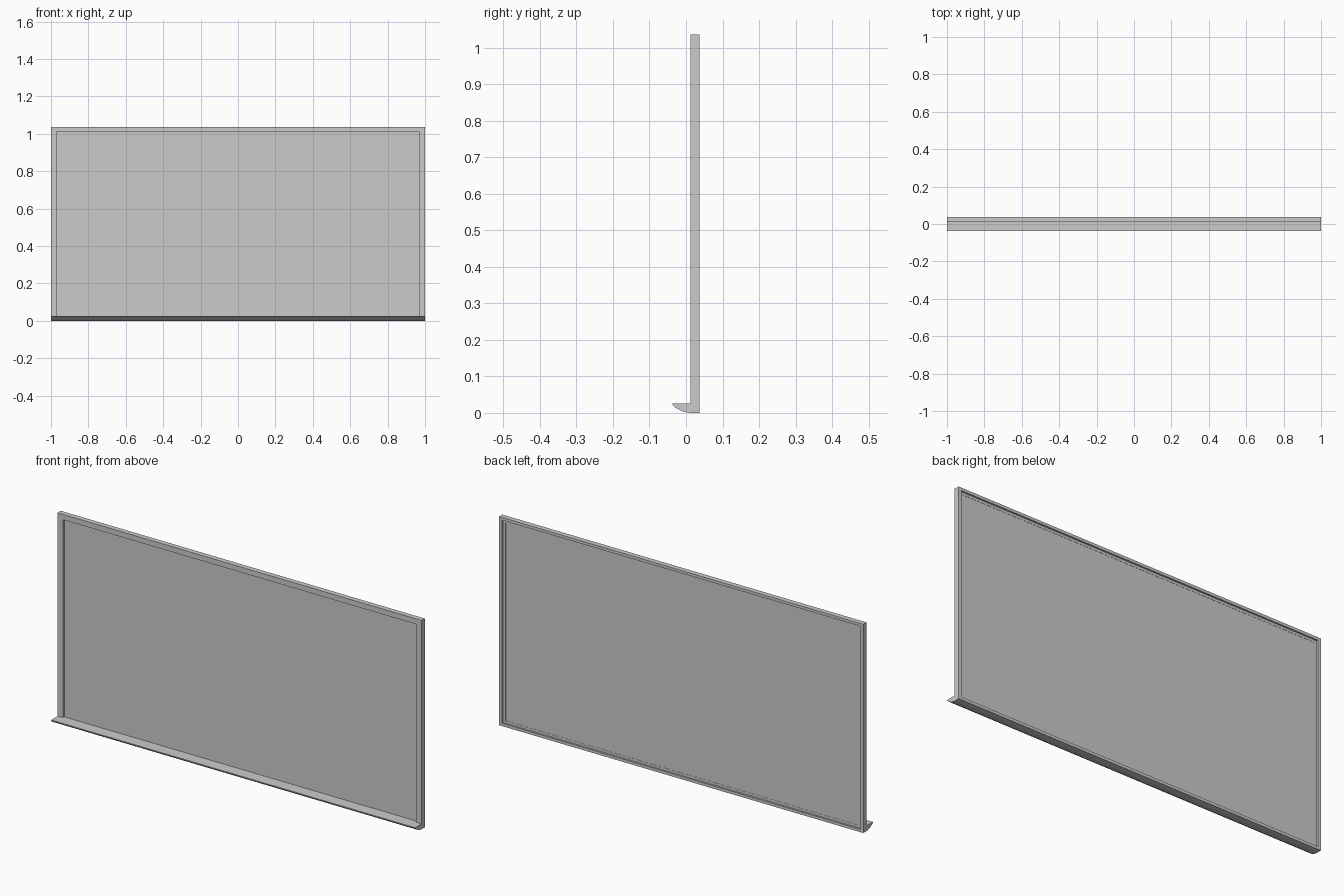
import bpy, bmesh

if "Cube" in bpy.data.objects:
    bpy.data.objects.remove(bpy.data.objects["Cube"])

W, H = 1.0, 1.036              # half width, full height
FRONT, BACK = 0.012, 0.0375    # frame depth range in y


def make_object(name, bm):
    bmesh.ops.recalc_face_normals(bm, faces=bm.faces)
    mesh = bpy.data.meshes.new(name)
    bm.to_mesh(mesh)
    bm.free()
    obj = bpy.data.objects.new(name, mesh)
    bpy.context.collection.objects.link(obj)
    return obj


def bridge_loops(bm, a, b):
    n = len(a)
    for i in range(n):
        j = (i + 1) % n
        bm.faces.new((a[i], a[j], b[j], b[i]))


def mitred_frame(name, profile):
    """Sweep a closed (inset, y) section around the board rectangle."""
    bm = bmesh.new()
    loops = []
    for sx, top in ((-1, 0), (1, 0), (1, 1), (-1, 1)):
        loop = []
        for inset, y in profile:
            dz = inset * 0.88
            z = H - dz if top else dz
            loop.append(bm.verts.new((sx * (W - inset), y, z)))
        loops.append(loop)
    for i in range(4):
        bridge_loops(bm, loops[i], loops[(i + 1) % 4])
    return make_object(name, bm)


def extrude_x(name, profile, half):
    """Extrude a closed (y, z) section along x with capped ends."""
    bm = bmesh.new()
    ends = [[bm.verts.new((x, y, z)) for y, z in profile] for x in (-half, half)]
    bridge_loops(bm, *ends)
    for end in ends:
        bm.faces.new(end)
    return make_object(name, bm)


# Surrounding frame: wide front flange, narrower rear lip
mitred_frame("frame", [(0, FRONT), (0.03, FRONT), (0.03, 0.029),
                       (0.016, 0.029), (0.016, BACK), (0, BACK)])

# Writing panel held inside the frame
extrude_x("board_panel", [(0.023, 0.02), (0.028, 0.02),
                          (0.028, H - 0.02), (0.023, H - 0.02)], W - 0.025)

# Pen tray with a curved underside
extrude_x("pen_tray", [(FRONT, 0.0264), (-0.0375, 0.0264), (-0.0375, 0.022),
                       (-0.028, 0.014), (-0.016, 0.007), (-0.002, 0.002),
                       (FRONT, 0.0)], W)
